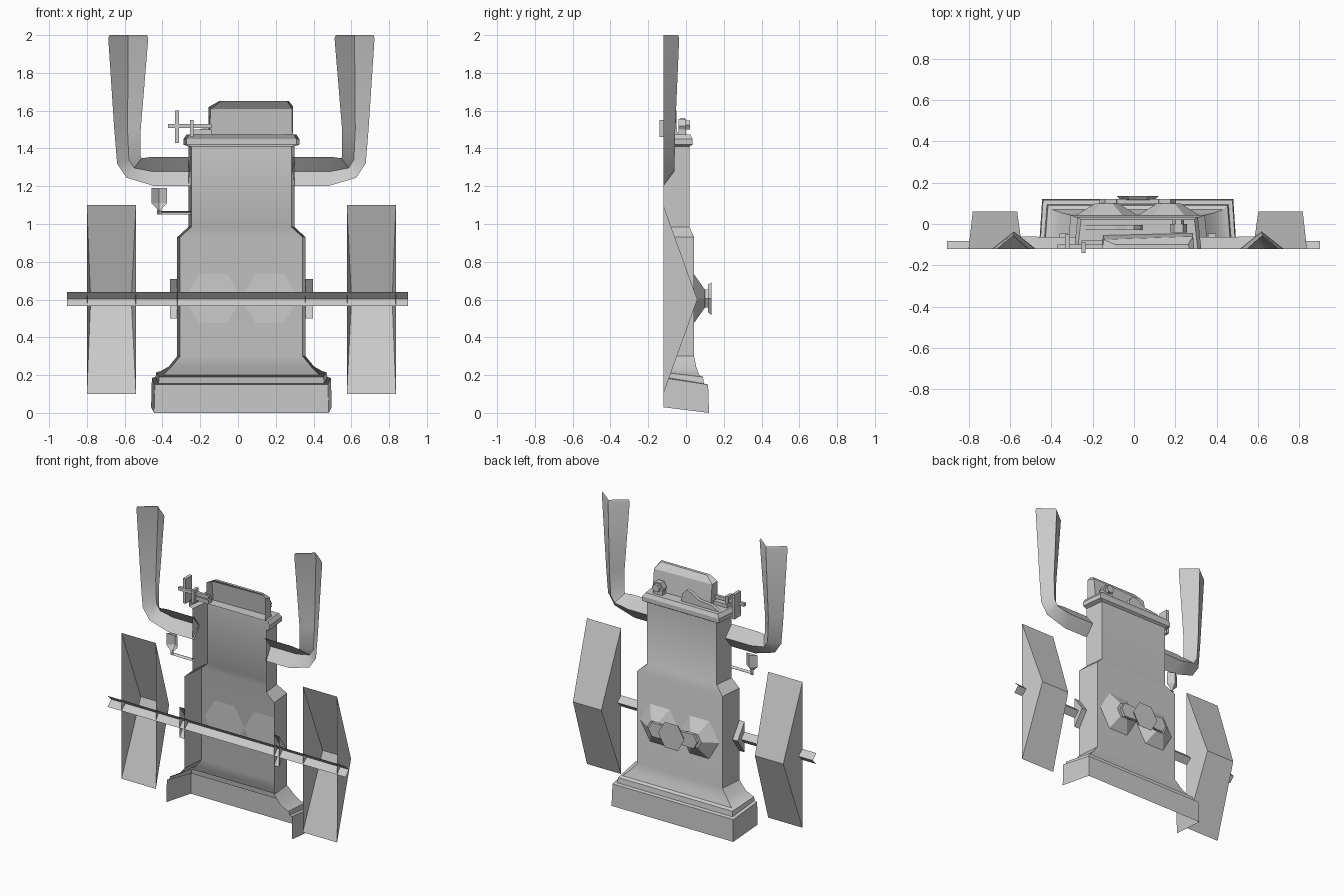
import bpy, bmesh, math
from mathutils import Matrix, Vector

if "Cube" in bpy.data.objects:
    bpy.data.objects.remove(bpy.data.objects["Cube"])

FRONT = -0.12   # open cut plane of the half shell
CX = 0.018      # symmetry plane of the machine


def finish(name, bm, smooth=0):
    bmesh.ops.recalc_face_normals(bm, faces=bm.faces)
    me = bpy.data.meshes.new(name)
    bm.to_mesh(me)
    bm.free()
    ob = bpy.data.objects.new(name, me)
    bpy.context.collection.objects.link(ob)
    if smooth:
        bpy.ops.object.select_all(action='DESELECT')
        ob.select_set(True)
        bpy.context.view_layer.objects.active = ob
        bpy.ops.object.shade_smooth_by_angle(angle=math.radians(smooth))
    return ob


def loft(name, rings, cap_start=False, cap_end=False, mirror=False, smooth=0):
    """Skin between open cross-sections; mirror copies over x = CX."""
    bm = bmesh.new()
    for flip in ((False, True) if mirror else (False,)):
        vs = [[bm.verts.new((2 * CX - p[0], p[1], p[2]) if flip else p) for p in r] for r in rings]
        for a, b in zip(vs, vs[1:]):
            for i in range(len(a) - 1):
                bm.faces.new((a[i], a[i + 1], b[i + 1], b[i]))
        if cap_start:
            bm.faces.new(vs[0])
        if cap_end:
            bm.faces.new(vs[-1])
    return finish(name, bm, smooth)


def box(name, x, y, z):
    bm = bmesh.new()
    bmesh.ops.create_cube(bm, size=1)
    for v in bm.verts:
        v.co = Vector([(r[0] + r[1]) / 2 + c * (r[1] - r[0]) for c, r in zip(v.co, (x, y, z))])
    return finish(name, bm)


def frustum(name, x, z, y0, y1, r0, r1, n=6):
    """Low-sided cone frustum pointing to the back."""
    bm = bmesh.new()
    bmesh.ops.create_cone(bm, cap_ends=True, segments=n, radius1=r0, radius2=r1, depth=y1 - y0,
                          matrix=Matrix.Translation((x, (y0 + y1) / 2, z))
                          @ Matrix.Rotation(-math.pi / 2, 4, 'X') @ Matrix.Rotation(math.pi / 2, 4, 'Z'))
    return finish(name, bm)


def prism(name, profile, y0, y1):
    bm = bmesh.new()
    f = bm.faces.new([bm.verts.new((x, y0, z)) for x, z in profile])
    r = bmesh.ops.extrude_face_region(bm, geom=[f])
    bmesh.ops.translate(bm, vec=(0, y1 - y0, 0), verts=[v for v in r['geom'] if isinstance(v, bmesh.types.BMVert)])
    return finish(name, bm)


# Main housing: plinth, flare, two column stages, cornice (z back, z front, half width, y back)
levels = [(0, .03, .478, .122), (.15, .185, .474, .117), (.155, .19, .455, .095),
          (.19, .215, .45, .09), (.20, .22, .43, .07), (.245, .245, .385, .054),
          (.30, .30, .34, .043), (.93, .93, .34, .043), (.985, .985, .28, .018),
          (1.41, 1.41, .28, .018), (1.42, 1.42, .307, .034), (1.45, 1.45, .307, .034),
          (1.475, 1.475, .29, .022)]
loft("housing", [[(CX - w, FRONT, zf), (CX - w + .016, y, zb), (CX + w - .016, y, zb), (CX + w, FRONT, zf)]
                 for zb, zf, w, y in levels], cap_end=True, smooth=25)

# Half wheels: wedges open to the front
rim = [(1.1, FRONT), (.6, .06), (.1, FRONT)]
wheel = []
bm_rings = []
for x_edge, x_mid in ((-.80, -.78), (-.54, -.565)):
    bm_rings.append([(x_mid if y > 0 else x_edge, y, z) for z, y in rim])
loft("wheels", bm_rings, True, True, mirror=True)

# Axle and its flanges: V-shaped half bars
loft("axle", [[(x, FRONT, .64), (x, -.083, .603), (x, FRONT, .565)] for x in (-.905, .9)])
loft("axle_flanges", [[(x, FRONT, z1), (x, -.045, .605), (x, FRONT, z0)]
                      for x, z0, z1 in ((-.36, .5, .71), (-.322, .5, .71))], True, True, mirror=True)

# Exhaust horns: V section swept round the elbow (outer edge, inner edge, ridge depth)
horn = [((-.25, 1.20), (-.25, 1.355), -.062), ((-.44, 1.20), (-.46, 1.355), -.062),
        ((-.59, 1.245), (-.51, 1.348), -.060), ((-.64, 1.32), (-.515, 1.36), -.060),
        ((-.655, 1.50), (-.515, 1.50), -.057), ((-.687, 1.985), (-.475, 1.985), -.036),
        ((-.68, 2.0), (-.483, 2.0), -.042)]
loft("exhaust_horns", [[(a[0], FRONT, a[1]), ((a[0] + b[0]) / 2, y, (a[1] + b[1]) / 2), (b[0], FRONT, b[1])]
                       for a, b, y in horn], mirror=True, smooth=35)

# Sloping hood on the roof with clipped top corners
loft("roof_hood", [[(-.155, FRONT, 1.475), (-.15, -.055, 1.475), (.285, -.045, 1.475), (.29, FRONT, 1.475)],
                   [(-.155, FRONT, 1.62), (-.145, -.075, 1.61), (.285, -.06, 1.61), (.29, FRONT, 1.625)],
                   [(-.10, FRONT, 1.65), (-.09, -.10, 1.65), (.26, -.10, 1.65), (.27, FRONT, 1.65)]], cap_end=True)

# Rosettes on the back: two hexagonal cones with bosses and a centre cap
for i, s in enumerate((-1, 1)):
    frustum(f"rosette_{i}", CX + s * .15, .605, .042, .10, .15, .055)
    frustum(f"rosette_boss_{i}", CX + s * .13, .605, .10, .12, .055, .055)
box("rosette_link", (-.09, .13), (.10, .12), (.56, .65))
frustum("centre_cap", CX, .605, .117, .135, .085, .1)

# Roof bearing and rocker lever
box("roof_bearing_foot", (.18, .25), (-.04, .0), (1.47, 1.5))
frustum("roof_bearing", .215, 1.52, -.04, .0, .042, .042)
frustum("roof_bearing_knob", .215, 1.525, .0, .022, .028, .028)
prism("rocker_lever", [(.04, 1.475), (.03, 1.53), (.0, 1.56), (-.035, 1.55), (-.09, 1.515),
                       (-.19, 1.505), (-.25, 1.475)], -.03, -.005)

# Valve wheel assembly on the upper left
box("valve_foot", (-.255, -.14), (FRONT, -.08), (1.475, 1.50))
box("valve_post", (-.255, -.235), (-.14, -.09), (1.46, 1.55))
box("valve_rod", (-.37, -.14), (FRONT, -.10), (1.508, 1.53))
prism("valve_plate", [(-.333, 1.43), (-.313, 1.43), (-.313, 1.60), (-.333, 1.60)], FRONT, -.05)

# Oil cup on its feed pipe
loft("oil_pipe", [[(x, FRONT, 1.07), (x, -.105, 1.06), (x, FRONT, 1.05)] for x in (-.425, -.25)])
loft("oil_cup", [[(-.417 - w, FRONT, z), (-.417, FRONT + w * .8, z), (-.417 + w, FRONT, z)]
                 for w, z in ((.012, 1.05), (.012, 1.08), (.042, 1.11), (.042, 1.19))], cap_end=True)
